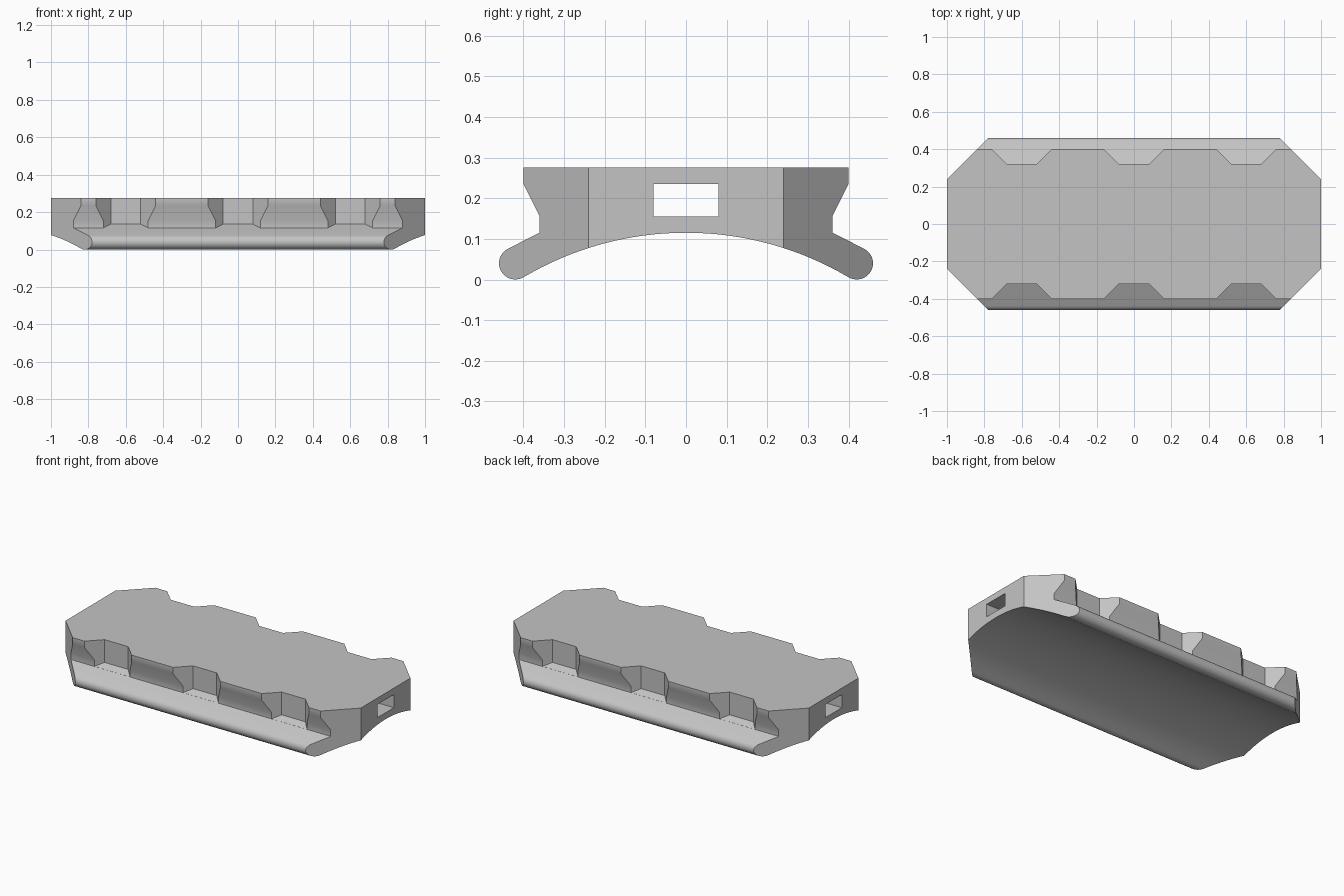
import bpy
import bmesh
import math
from mathutils import Vector

default_cube = bpy.data.objects.get("Cube")
if default_cube:
    bpy.data.objects.remove(default_cube, do_unlink=True)

grey = bpy.data.materials.new("plain grey")
grey.use_nodes = True
COLOUR = (0.55, 0.55, 0.55, 1)
grey.diffuse_color = COLOUR
grey.node_tree.nodes["Principled BSDF"].inputs["Base Color"].default_value = COLOUR


def prism(name, outline, offset):
    """Solid made by sweeping a closed outline along an offset vector."""
    bm = bmesh.new()
    face = bm.faces.new([bm.verts.new(p) for p in outline])
    swept = bmesh.ops.extrude_face_region(bm, geom=[face])["geom"]
    moved = [v for v in swept if isinstance(v, bmesh.types.BMVert)]
    bmesh.ops.translate(bm, verts=moved, vec=Vector(offset))
    bmesh.ops.recalc_face_normals(bm, faces=bm.faces)
    mesh = bpy.data.meshes.new(name)
    bm.to_mesh(mesh)
    bm.free()
    mesh.materials.append(grey)
    obj = bpy.data.objects.new(name, mesh)
    bpy.context.collection.objects.link(obj)
    return obj


def carve(target, cutter, operation):
    mod = target.modifiers.new(cutter.name, "BOOLEAN")
    mod.operation = operation
    mod.solver = "EXACT"
    mod.object = cutter
    cutter.hide_render = True
    bpy.context.view_layer.objects.active = target
    bpy.ops.object.modifier_apply(modifier=mod.name)
    bpy.data.objects.remove(cutter, do_unlink=True)


# Cross-section: undercut side, rounded lip, arched underside
half = [(0.40, 0.275), (0.40, 0.235), (0.36, 0.155), (0.36, 0.115)]
LIP_Y, LIP_R = 0.42, 0.04
for i in range(17):
    a = math.radians(63 - 182 * i / 16)
    half.append((LIP_Y + LIP_R * math.cos(a), LIP_R + LIP_R * math.sin(a)))
ARCH_R, ARCH_TOP = 0.784, 0.115
edge = math.asin(half[-1][0] / ARCH_R)
for i in range(1, 16):
    a = edge * (1 - i / 16)
    half.append((ARCH_R * math.sin(a), ARCH_TOP - ARCH_R * (1 - math.cos(a))))
section = half + [(0, ARCH_TOP)] + [(-y, z) for y, z in reversed(half)]
body = prism("rail_cover_body", [(-1.2, y, z) for y, z in section], (2.4, 0, 0))

# Angled corners in plan
corner = [(1, 0.24), (0.68, 0.56)]
plan = corner + [(-x, y) for x, y in reversed(corner)]
plan += [(-x, -y) for x, y in plan]
carve(body, prism("corner_trim", [(x, y, -0.2) for x, y in plan], (0, 0, 0.7)), "INTERSECT")

# Tapered grip notches whose floors continue the slope of the lip
for side in (-1, 1):
    for cx in (-0.6, 0, 0.6):
        outline = [(-0.08, 0.32), (0.08, 0.32), (0.18, 0.42), (-0.18, 0.42)]
        points = [(cx + x, side * y, 0.1155 - (y - 0.36) * 0.5) for x, y in outline]
        carve(body, prism("notch_cutter", points, (0, 0, 0.4)), "DIFFERENCE")

# Rectangular slot running the full length
slot = [(-1.3, y, z) for y, z in ((-0.08, 0.155), (0.08, 0.155), (0.08, 0.235), (-0.08, 0.235))]
carve(body, prism("slot_cutter", slot, (2.6, 0, 0)), "DIFFERENCE")

bpy.ops.object.select_all(action="DESELECT")
body.select_set(True)
bpy.context.view_layer.objects.active = body
bpy.ops.object.shade_smooth_by_angle(angle=math.radians(30))
